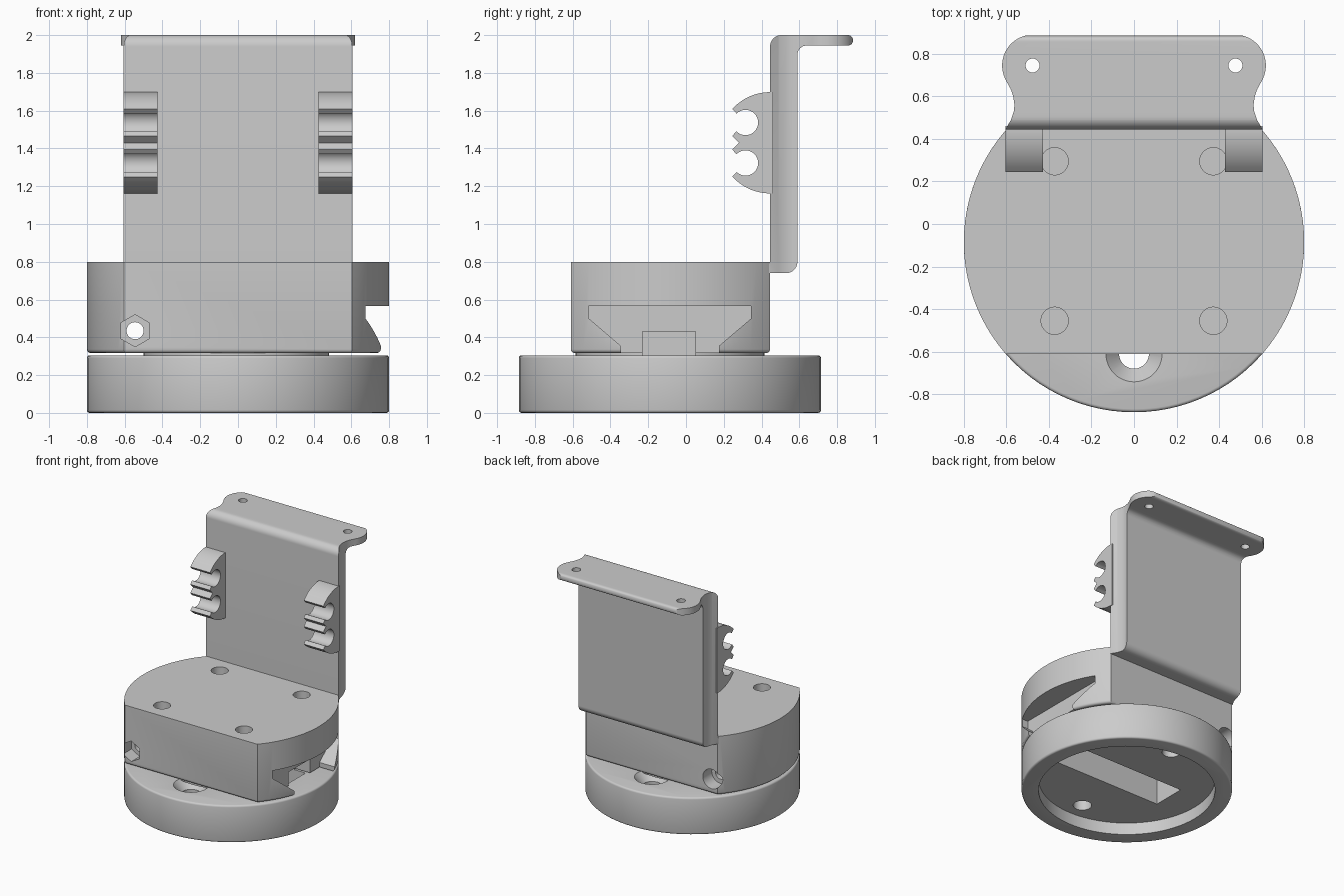
import bpy, bmesh
from math import sin, cos, radians
from mathutils import Vector

old = bpy.data.objects.get("Cube")
if old:
    bpy.data.objects.remove(old)

grey = bpy.data.materials.new("light_grey")
grey.use_nodes = True
colour = (0.6, 0.6, 0.6, 1)
grey.diffuse_color = colour
grey.node_tree.nodes["Principled BSDF"].inputs["Base Color"].default_value = colour

CY = -0.085   # centre of the round base in y
R = 0.8


def arc(cx, cy, r, start, end, n=12):
    angles = [radians(start + (end - start) * i / n) for i in range(n + 1)]
    return [(cx + r * cos(a), cy + r * sin(a)) for a in angles]


def disc(cx, cy, r, n=48):
    return arc(cx, cy, r, 0, 360, n)[:-1]


def prism(name, pts, axis, lo, hi, end_scale=1.0, rounded=None, radius=0.015):
    """Extrude a 2D outline along an axis; optionally round the edges picked by a rule."""
    place = {"x": lambda a, b, t: Vector((t, a, b)),
             "y": lambda a, b, t: Vector((a, t, b)),
             "z": lambda a, b, t: Vector((a, b, t))}[axis]
    mx = sum(p[0] for p in pts) / len(pts)
    my = sum(p[1] for p in pts) / len(pts)
    bm = bmesh.new()
    first = [bm.verts.new(place(a, b, lo)) for a, b in pts]
    last = [bm.verts.new(place(mx + (a - mx) * end_scale, my + (b - my) * end_scale, hi))
            for a, b in pts]
    bm.faces.new(first)
    bm.faces.new(last[::-1])
    for i in range(len(pts)):
        j = (i + 1) % len(pts)
        bm.faces.new((first[i], last[i], last[j], first[j]))
    bmesh.ops.recalc_face_normals(bm, faces=bm.faces)
    if rounded:
        edges = [e for e in bm.edges if rounded(e)]
        bmesh.ops.bevel(bm, geom=edges, offset=radius, segments=3, profile=0.5, affect="EDGES")
    mesh = bpy.data.meshes.new(name)
    bm.to_mesh(mesh)
    bm.free()
    mesh.materials.append(grey)
    obj = bpy.data.objects.new(name, mesh)
    bpy.context.collection.objects.link(obj)
    return obj


def combine(obj, tools, operation="DIFFERENCE"):
    """Apply boolean tools to a part and remove the tools."""
    bpy.context.view_layer.objects.active = obj
    for tool in tools:
        tool.hide_render = True
        mod = obj.modifiers.new("cut", "BOOLEAN")
        mod.operation, mod.solver, mod.object = operation, "EXACT", tool
        bpy.ops.object.modifier_apply(modifier=mod.name)
        bpy.data.objects.remove(tool)


def box_pts(a0, a1, b0, b1):
    return [(a0, b0), (a1, b0), (a1, b1), (a0, b1)]


def flat_at(z):
    return lambda e: all(abs(v.co.z - z) < 1e-4 for v in e.verts)


def slot_cutter():
    return prism("slot_cutter", box_pts(-0.42, 0.58, -0.23, 0.05), "z", 0.02, 0.43)


# Round base, hollow underneath, with a slot and two countersunk screw holes
base = prism("base", disc(0, CY, R, 96), "z", 0, 0.305,
             rounded=lambda e: flat_at(0)(e) or flat_at(0.305)(e))
cuts = [prism("recess", disc(0, CY, 0.67, 96), "z", -0.1, 0.1), slot_cutter()]
for y in (CY - 0.525, CY + 0.525):
    cuts.append(prism("screw_hole", disc(0, y, 0.07), "z", -0.1, 0.5))
    cuts.append(prism("countersink", disc(0, y, 0.07), "z", 0.235, 0.306, end_scale=1.9))
combine(base, cuts)

# Neck that leaves a thin gap between base and body
neck = prism("neck", disc(0, CY, 0.5, 64), "z", 0.295, 0.33)
combine(neck, [slot_cutter()])

# Upper body: disc with flat front and back
front_y, back_y = -0.61, 0.445
body_pts = [p for p in disc(0, CY, R, 144) if front_y < p[1] < back_y]
for y in (front_y, back_y):
    half = (R * R - (y - CY) ** 2) ** 0.5
    body_pts += [(half, y), (-half, y)]
body_pts.sort(key=lambda p: Vector((p[0], p[1] - CY)).angle_signed(Vector((1, 0))))
body = prism("body", body_pts, "z", 0.317, 0.8, rounded=flat_at(0.317), radius=0.02)

# Dovetail opening on the left side, notch, mounting holes and clamp bolt hole
half_tail = [(0.26, 0.25), (0.26, 0.355), (0.43, 0.5), (0.43, 0.565)]
tail = [(CY + a, z) for a, z in half_tail] + [(CY - a, z) for a, z in half_tail[::-1]]
cuts = [prism("dovetail", tail, "x", 0.62, 1),
        prism("notch", box_pts(-0.23, 0.05, 0.25, 0.43), "x", 0.5, 1),
        slot_cutter()]
for x in (-0.373, 0.373):
    for y in (-0.455, 0.295):
        cuts.append(prism("mount_hole", disc(x, y, 0.064), "z", 0.5, 0.9))
cuts += [prism("bolt_hole", disc(-0.545, 0.435, 0.045), "y", -1, 1),
         prism("nut_pocket", arc(-0.545, 0.435, 0.085, 30, 330, 5), "y", -1, -0.5),
         prism("bolt_head_pocket", disc(-0.545, 0.435, 0.08), "y", 0.33, 1)]
combine(body, cuts)

# Upright bracket: bent profile trimmed by its plan outline
profile = ([(0.42, 0.79), (0.42, 0.74)] + arc(0.53, 0.8, 0.06, -90, 0)
           + arc(0.64, 1.895, 0.05, 180, 90) + arc(0.8575, 1.9725, 0.0275, -90, 90)
           + arc(0.505, 1.94, 0.06, 90, 180) + [(0.445, 0.79)])
bracket = prism("bracket", profile, "x", -0.9, 0.9)
side = ([(0.605, 0.4), (0.605, 0.445), (0.578, 0.49), (0.565, 0.53), (0.562, 0.56),
         (0.568, 0.6), (0.58, 0.635)] + arc(0.475, 0.745, 0.145, -30, 90, 20))
outline = side + [(-x, y) for x, y in side[::-1]]
combine(bracket, [prism("outline", outline, "z", 0.5, 2.2)], "INTERSECT")
combine(bracket, [prism("lip_hole", disc(x, 0.745, 0.033, 32), "z", 1.8, 2.1)
                  for x in (-0.477, 0.477)])

# Twin clips on the front of the bracket
MID = 1.43
upper = ([(0.28, MID), (0.245, MID + 0.035), (0.265, MID + 0.06)]
         + arc(0.315, MID + 0.107, 0.067, 225, 495, 24)
         + [(0.245, MID + 0.18)] + arc(0.445, MID, 0.268, 135, 90, 14)
         + [(0.46, MID + 0.268)])
clip_pts = upper + [(y, 2 * MID - z) for y, z in upper[:0:-1]]
clips = [prism(name, clip_pts, "x", x, x + 0.178)
         for name, x in (("right_clip", -0.605), ("left_clip", 0.427))]

# Smooth the curved walls while keeping crisp edges
bpy.ops.object.select_all(action="DESELECT")
for part in [base, neck, body, bracket] + clips:
    part.select_set(True)
bpy.context.view_layer.objects.active = base
bpy.ops.object.shade_smooth_by_angle(angle=radians(32))
